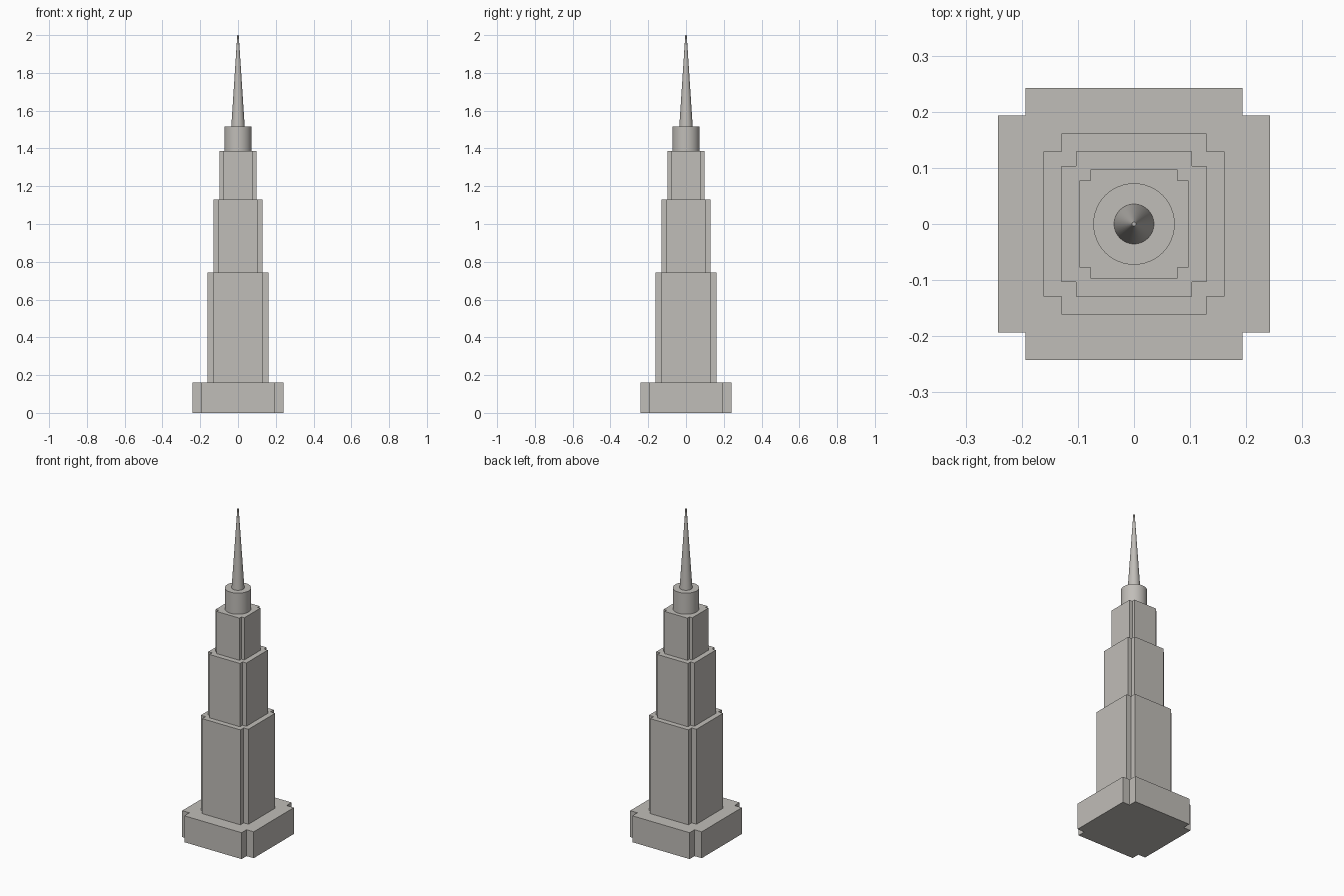
import bpy
import bmesh

UNIT = 2 / 62  # one building module

cube = bpy.data.objects.get("Cube")
if cube:
    bpy.data.objects.remove(cube, do_unlink=True)

stone = bpy.data.materials.new("warm grey stone")
stone.use_nodes = True
colour = (0.53, 0.51, 0.48, 1)
stone.diffuse_color = colour
stone.node_tree.nodes["Principled BSDF"].inputs["Base Color"].default_value = colour


def notched_tier(name, half, bottom, height):
    """Square block with a notch cut from each corner."""
    inner = half * 0.8
    corner = [(half, inner), (inner, inner), (inner, half)]
    outline = []
    for _ in range(4):
        outline += corner
        corner = [(-y, x) for x, y in corner]
    bm = bmesh.new()
    base = bm.faces.new([bm.verts.new((x, y, bottom)) for x, y in outline])
    top = bmesh.ops.extrude_face_region(bm, geom=[base], use_keep_orig=True)
    verts = [v for v in top["geom"] if isinstance(v, bmesh.types.BMVert)]
    bmesh.ops.translate(bm, verts=verts, vec=(0, 0, height))
    bmesh.ops.recalc_face_normals(bm, faces=bm.faces)
    mesh = bpy.data.meshes.new(name)
    bm.to_mesh(mesh)
    bm.free()
    mesh.materials.append(stone)
    bpy.context.collection.objects.link(bpy.data.objects.new(name, mesh))


def round_part(name, radius, tip, bottom, height):
    """Upright cylinder or tapered cone with smooth sides."""
    bpy.ops.mesh.primitive_cone_add(vertices=48, radius1=radius, radius2=tip,
                                    depth=height, location=(0, 0, bottom + height / 2))
    obj = bpy.context.object
    obj.name = obj.data.name = name
    obj.data.materials.append(stone)
    bpy.ops.object.shade_smooth_by_angle()


# Stepped tower: half width and height of each tier, in modules
z = 0
for name, half, height in (("base_tier", 7.5, 5), ("lower_tier", 5, 18),
                           ("middle_tier", 4, 12), ("upper_tier", 3, 8)):
    notched_tier(name, half * UNIT, z * UNIT, height * UNIT)
    z += height

# Round crown and spire
round_part("crown_drum", 2.25 * UNIT, 2.25 * UNIT, z * UNIT, 4 * UNIT)
z += 4
round_part("spire", 1.1 * UNIT, 0.12 * UNIT, z * UNIT, 15 * UNIT)
